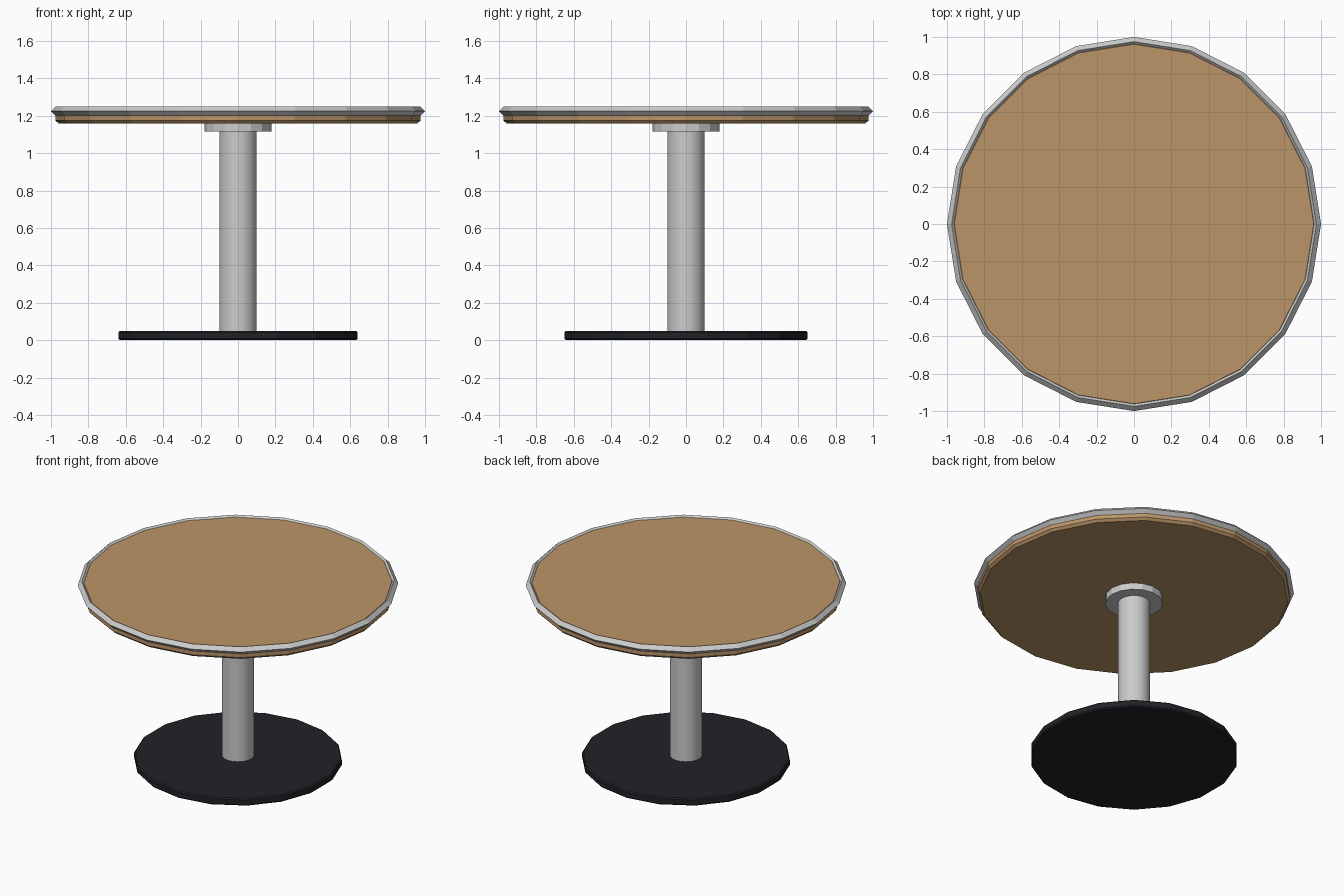
import bpy
from math import radians

if "Cube" in bpy.data.objects:
    bpy.data.objects.remove(bpy.data.objects["Cube"])


def material(name, color):
    mat = bpy.data.materials.new(name)
    mat.diffuse_color = color
    mat.use_nodes = True
    mat.node_tree.nodes["Principled BSDF"].inputs["Base Color"].default_value = mat.diffuse_color
    return mat


wood = material("wood", (0.50, 0.30, 0.14, 1))
black = material("black_metal", (0.015, 0.016, 0.02, 1))


def disc(name, radius, z0, z1, sides, bevel=0, mat=None, smooth=False):
    """Upright cylinder from z0 to z1 with optional chamfered rims."""
    bpy.ops.mesh.primitive_cylinder_add(
        vertices=sides, radius=radius, depth=z1 - z0, location=(0, 0, (z0 + z1) / 2))
    ob = bpy.context.object
    ob.name = name
    if bevel:
        mod = ob.modifiers.new("chamfer", "BEVEL")
        mod.width = bevel
        mod.segments = 1
        mod.limit_method = "ANGLE"
        mod.angle_limit = radians(45)
    if mat:
        ob.data.materials.append(mat)
    if smooth:
        bpy.ops.object.shade_smooth_by_angle(angle=radians(30))
    return ob


# Floor plate and column
disc("base_plate", 0.65, 0.0, 0.05, 18, bevel=0.008, mat=black)
disc("column", 0.10, 0.04, 1.14, 32, smooth=True)

# Mounting flange under the top
disc("mounting_flange", 0.18, 1.115, 1.165, 16)

# Wooden top
disc("table_top", 0.977, 1.16, 1.24, 20, bevel=0.016, mat=wood)

# Metal edge band with a diamond cross-section
bpy.ops.mesh.primitive_torus_add(
    major_segments=20, minor_segments=4, major_radius=0.975, minor_radius=0.025,
    location=(0, 0, 1.225))
bpy.context.object.name = "edge_band"
bpy.ops.object.shade_flat()
